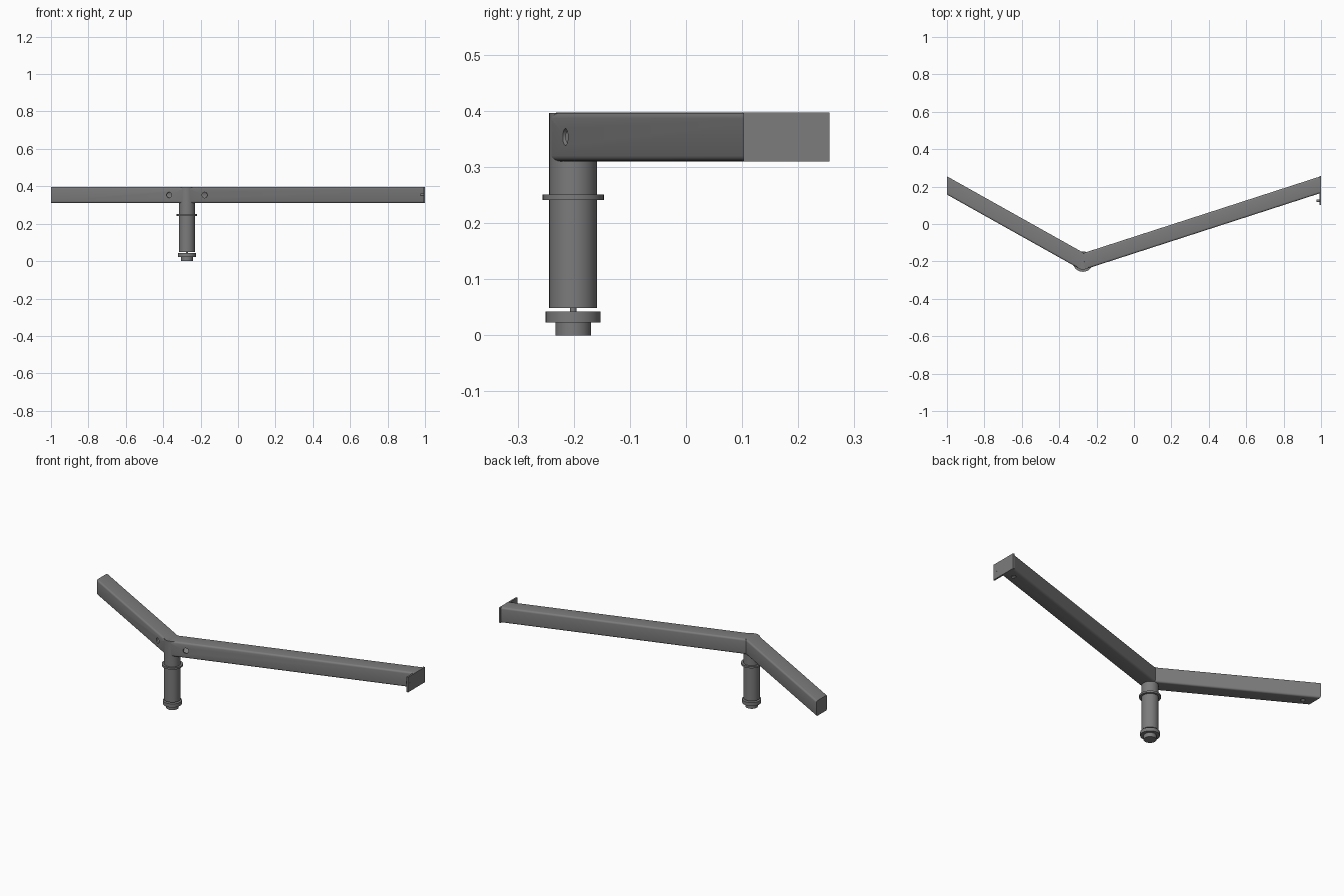
import bpy, bmesh, math
from mathutils import Vector

if "Cube" in bpy.data.objects:
    bpy.data.objects.remove(bpy.data.objects["Cube"])

CX, CY, ZM = -0.273, -0.201, 0.3535    # column axis, beam mid height
HW, HH, FIL = 0.0425, 0.0433, 0.010    # beam half width, half height, fillet
ANG_R, ANG_L = math.radians(17.93), math.radians(29.25)
MITRE = math.tan((ANG_R + ANG_L) / 2)
C = Vector((CX, CY, ZM))

metal = bpy.data.materials.new("dark_metal")
metal.diffuse_color = (0.2, 0.2, 0.2, 1)
metal.use_nodes = True
metal.node_tree.nodes["Principled BSDF"].inputs["Base Color"].default_value = metal.diffuse_color


def finish(ob):
    """Dark material and smooth shading with sharp edges."""
    ob.data.materials.clear()
    ob.data.materials.append(metal)
    bpy.ops.object.select_all(action='DESELECT')
    ob.select_set(True)
    bpy.context.view_layer.objects.active = ob
    bpy.ops.object.shade_smooth_by_angle(angle=math.radians(30))


def rod(name, a, b, r, seg=48):
    """Cylinder of radius r between points a and b."""
    a, b = Vector(a), Vector(b)
    bpy.ops.mesh.primitive_cylinder_add(vertices=seg, radius=r, depth=(b - a).length,
                                        location=(a + b) / 2)
    ob = bpy.context.object
    ob.name = name
    ob.rotation_euler = (b - a).to_track_quat('Z', 'Y').to_euler()
    finish(ob)
    return ob


def cut(ob, a, b, r):
    """Bore a round hole of radius r from a to b."""
    cutter = rod("cutter", a, b, r, 32)
    mod = ob.modifiers.new("hole", 'BOOLEAN')
    mod.operation, mod.solver, mod.object = 'DIFFERENCE', 'EXACT', cutter
    bpy.context.view_layer.update()
    bpy.context.view_layer.objects.active = ob
    bpy.ops.object.modifier_apply(modifier=mod.name)
    bpy.data.objects.remove(cutter)


def beam(name, side, end_x, ang):
    """Filleted box section from the mitre to the plane x = end_x."""
    d = Vector((side * math.cos(ang), math.sin(ang), 0))
    n = Vector((-side * math.sin(ang), math.cos(ang), 0))   # towards the inner side
    up = Vector((0, 0, 1))
    bm = bmesh.new()
    start, end = [], []
    for k, (sx, sz) in enumerate(((1, 1), (-1, 1), (-1, -1), (1, -1))):
        for i in range(5):
            a = math.pi / 2 * (k + i / 4)
            t = sx * (HW - FIL) + FIL * math.cos(a)
            base = C + n * t + up * (sz * (HH - FIL) + FIL * math.sin(a))
            start.append(bm.verts.new(base + d * max(0, t * MITRE)))
            end.append(bm.verts.new(base + d * ((end_x - base.x) / d.x)))
    hub = bm.verts.new(C)
    for i in range(len(start)):
        j = (i + 1) % len(start)
        bm.faces.new((start[i], start[j], end[j], end[i]))
        bm.faces.new((start[j], start[i], hub))
    bm.faces.new(end)
    bmesh.ops.recalc_face_normals(bm, faces=bm.faces)
    me = bpy.data.meshes.new(name)
    bm.to_mesh(me)
    bm.free()
    ob = bpy.data.objects.new(name, me)
    bpy.context.collection.objects.link(ob)
    # hollow core, access hole on the outer face, bolt hole underneath near the tip
    length = (side - CX) / d.x
    p, q = C + d * 0.086, C + d * (length - 0.06)
    cut(ob, C + d * 0.055, C + d * (length - 0.035), 0.037)
    cut(ob, p - n * 0.06, p, 0.015)
    cut(ob, q - up * 0.06, q, 0.012)
    finish(ob)


# Two arms
beam("long_arm", 1, 0.995, ANG_R)
beam("short_arm", -1, -1, ANG_L)

# Column, collar and levelling foot
for name, z0, z1, r in (("column", 0.049, ZM + HH - 0.0003, 0.0428),
                        ("column_collar", 0.241, 0.251, 0.0545),
                        ("foot_stem", 0.04, 0.06, 0.006),
                        ("foot_disc", 0.023, 0.043, 0.049),
                        ("foot_pad", 0.0, 0.023, 0.032)):
    rod(name, (CX, CY, z0), (CX, CY, z1), r)

# End plate with a tab in front of the long arm
bpy.ops.mesh.primitive_cube_add(size=1, location=(0.995, 0.179, ZM))
plate = bpy.context.object
plate.name = "end_plate"
plate.scale = (0.009, 0.153, 2 * HH)
finish(plate)
rod("plate_bolt", (0.976, 0.124, ZM + 0.001), (1.0, 0.124, ZM + 0.001), 0.0075, 24)
